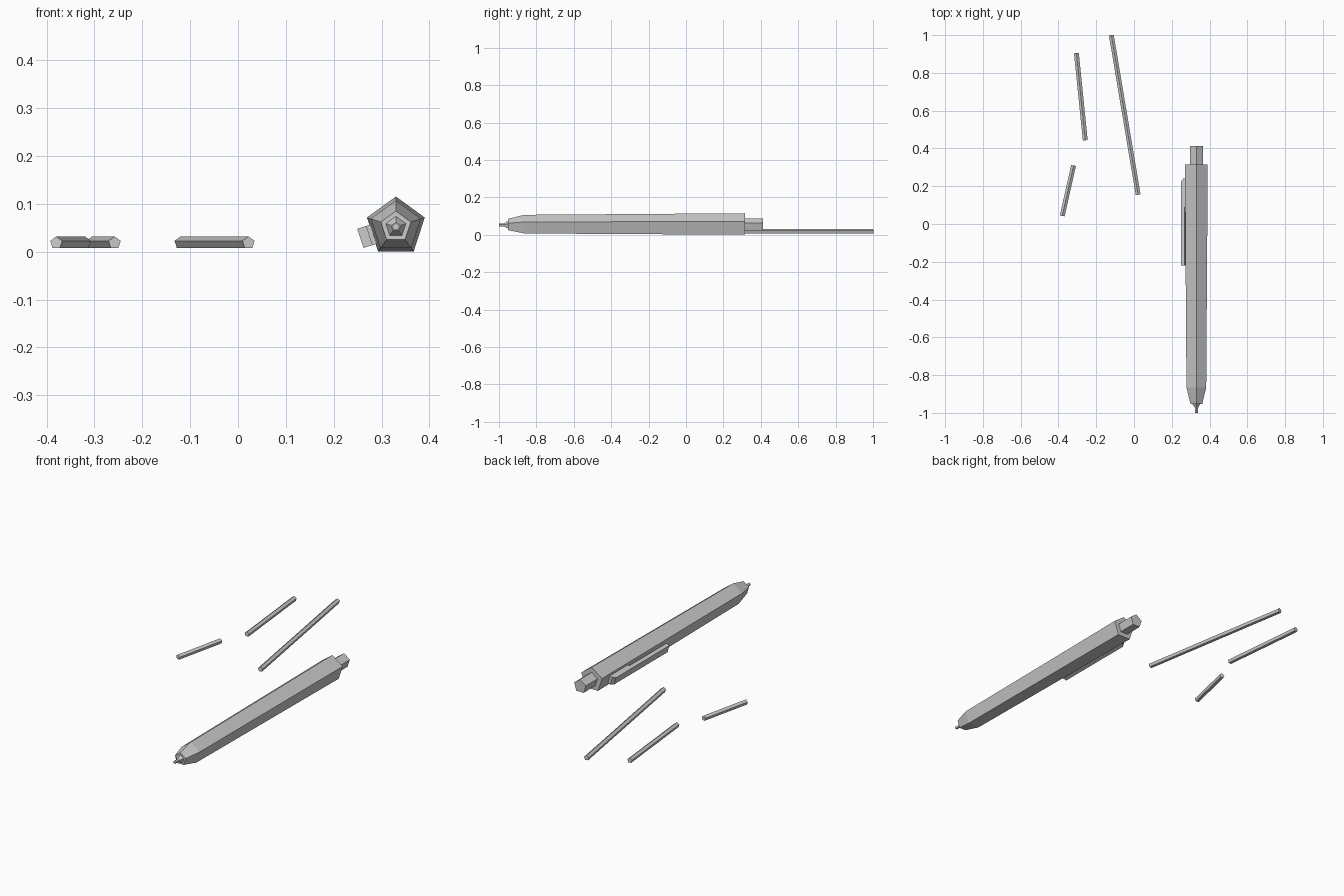
import bpy, bmesh, math
from mathutils import Vector, Matrix

if "Cube" in bpy.data.objects:
    bpy.data.objects.remove(bpy.data.objects["Cube"])

CX, CZ = 0.33, 0.052   # pen axis


def finish(name, bm):
    bmesh.ops.recalc_face_normals(bm, faces=bm.faces)
    me = bpy.data.meshes.new(name)
    bm.to_mesh(me)
    bm.free()
    ob = bpy.data.objects.new(name, me)
    bpy.context.collection.objects.link(ob)
    return ob


def lathe(name, profile, sides=5):
    """Faceted solid along y from (y, radius) stations, one corner up."""
    bm = bmesh.new()
    rings = []
    for y, r in profile:
        angles = [math.pi / 2 + i * 2 * math.pi / sides for i in range(sides)]
        rings.append([bm.verts.new((CX + r * math.cos(a), y, CZ + r * math.sin(a))) for a in angles])
    for a, b in zip(rings, rings[1:]):
        for i in range(sides):
            j = (i + 1) % sides
            bm.faces.new((a[i], a[j], b[j], b[i]))
    bm.faces.new(rings[0])
    bm.faces.new(rings[-1])
    return finish(name, bm)


def rod(name, start, end, r=0.0135, sides=5):
    """Spare lead lying flat between two (x, y) points."""
    a, b = Vector((*start, 0.0185)), Vector((*end, 0.0185))
    d = (b - a).normalized()
    side = d.cross(Vector((0, 0, 1)))
    bm = bmesh.new()
    rings = []
    for p in (a, b):
        ring = []
        for i in range(sides):
            t = math.pi / 2 + i * 2 * math.pi / sides
            ring.append(bm.verts.new(p + side * r * math.cos(t) + Vector((0, 0, r * math.sin(t)))))
        rings.append(ring)
    for i in range(sides):
        j = (i + 1) % sides
        bm.faces.new((rings[0][i], rings[0][j], rings[1][j], rings[1][i]))
    bm.faces.new(rings[0])
    bm.faces.new(rings[1])
    return finish(name, bm)


# Pen: barrel, nose, tip sleeve, lead point and push button
lathe("barrel", [(-0.865, 0.055), (0.315, 0.0635)])
lathe("nose_cone", [(-0.952, 0.033), (-0.865, 0.055)])
lathe("tip_sleeve", [(-0.972, 0.010), (-0.952, 0.022)])
lathe("lead_point", [(-1.0, 0.008), (-0.96, 0.008)])
lathe("push_button", [(0.30, 0.036), (0.412, 0.036)])

# Pocket clip: side profile (y, distance from axis) extruded across the lower left facet
profile = [(0.24, 0.045), (0.24, 0.066), (0.225, 0.078), (-0.22, 0.078),
           (-0.22, 0.058), (0.09, 0.058), (0.09, 0.045)]
ang = math.radians(198)
out = Vector((math.cos(ang), 0, math.sin(ang)))
across = Vector((-math.sin(ang), 0, math.cos(ang)))
bm = bmesh.new()
rings = [[bm.verts.new(Vector((CX, y, CZ)) + out * r + across * s) for y, r in profile]
         for s in (-0.021, 0.021)]
for i in range(len(profile)):
    j = (i + 1) % len(profile)
    bm.faces.new((rings[0][i], rings[0][j], rings[1][j], rings[1][i]))
bm.faces.new(rings[0])
bm.faces.new(rings[1])
finish("pocket_clip", bm)

# Three spare leads
rod("long_lead", (0.022, 0.155), (-0.12, 1.0))
rod("medium_lead", (-0.258, 0.443), (-0.305, 0.905))
rod("short_lead", (-0.38, 0.043), (-0.32, 0.31))
